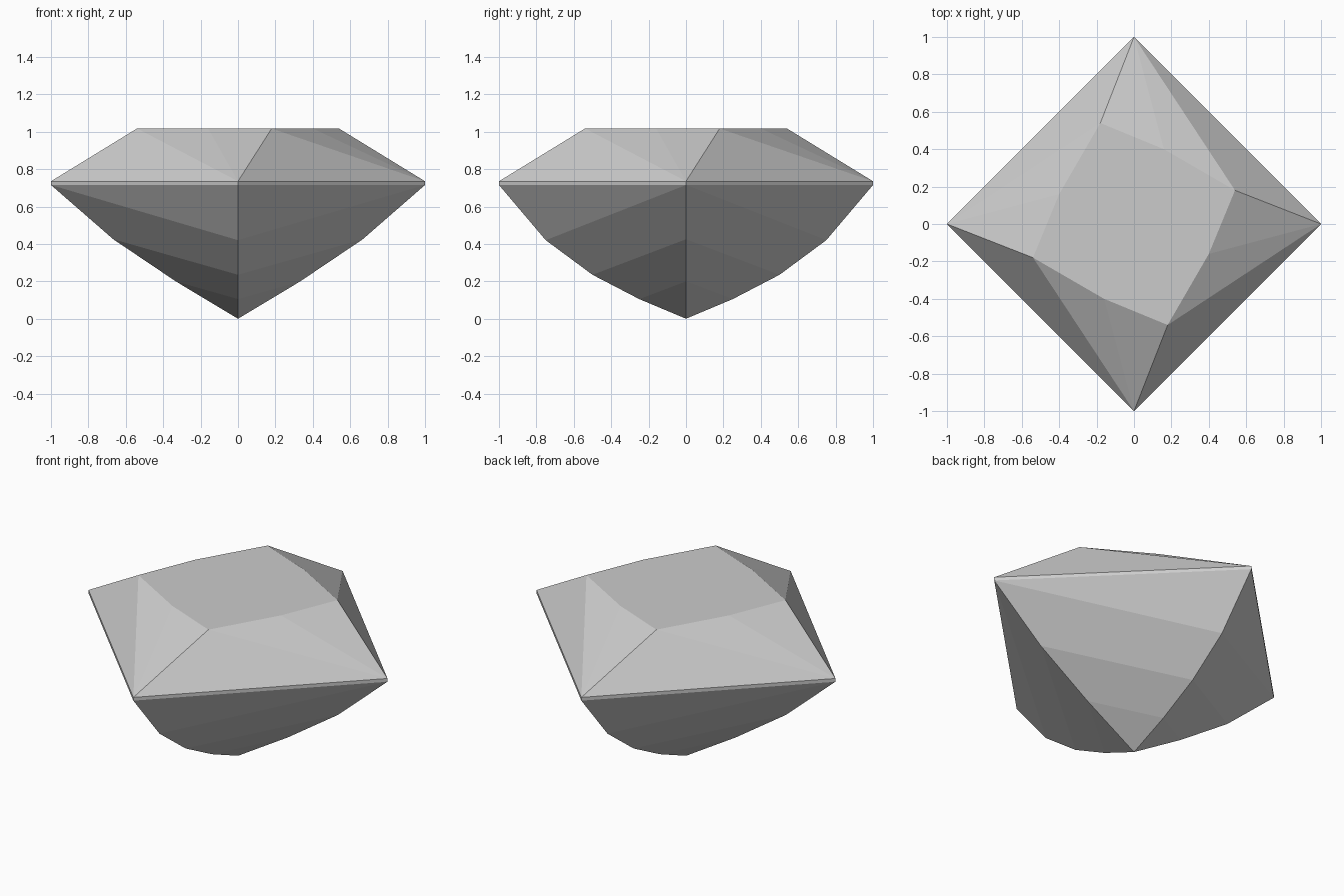
import bpy
import bmesh
from math import pi
from mathutils import Matrix, Vector

cube = bpy.data.objects.get("Cube")
if cube:
    bpy.data.objects.remove(cube, do_unlink=True)

TABLE_Z, GIRDLE_TOP, GIRDLE_LOW = 1.017, 0.735, 0.715

grey = bpy.data.materials.new("stone_grey")
grey.use_nodes = True
color = (0.6, 0.6, 0.6, 1)
grey.diffuse_color = color
grey.node_tree.nodes["Principled BSDF"].inputs["Base Color"].default_value = color

bm = bmesh.new()


def four_turns(x, y, z):
    """One vertex repeated at quarter turns about the vertical axis."""
    return [bm.verts.new(Matrix.Rotation(k * pi / 2, 3, "Z") @ Vector((x, y, z)))
            for k in range(4)]


# Girdle corners and the twisted eight-sided table
upper = four_turns(1, 0, GIRDLE_TOP)
lower = four_turns(1, 0, GIRDLE_LOW)
tips = four_turns(0.54, 0.18, TABLE_Z)
mids = four_turns(0.40, -0.16, TABLE_Z)
bm.faces.new([v for pair in zip(mids, tips) for v in pair])

# Pavilion ridges: two cuts on the x ridges, three on the y ridges
tip = bm.verts.new((0, 0, 0))
x_cuts = [(0.667, 0.425), (0.333, 0.2)]
y_cuts = [(0.75, 0.42), (0.5, 0.235), (0.25, 0.105)]
ridges = []
for k in range(4):
    turn = Matrix.Rotation(k * pi / 2, 3, "Z")
    cuts = y_cuts if k % 2 else x_cuts
    ridges.append([lower[k]] + [bm.verts.new(turn @ Vector((r, 0, z)))
                                for r, z in cuts] + [tip])

for k in range(4):
    n = (k + 1) % 4
    # Crown facets
    bm.faces.new((upper[k], tips[k], mids[k]))
    bm.faces.new((upper[n], mids[n], tips[k]))
    bm.faces.new((upper[k], upper[n], tips[k]))
    # Girdle band
    bm.faces.new((lower[k], lower[n], upper[n], upper[k]))
    # Pavilion facets, slanting down from the x ridge to the y ridge
    xs, ys = (ridges[n], ridges[k]) if k % 2 else (ridges[k], ridges[n])
    bm.faces.new((xs[0], ys[0], ys[1]))
    for i in range(2):
        bm.faces.new((xs[i], ys[i + 1], ys[i + 2], xs[i + 1]))
    bm.faces.new((xs[2], ys[3], tip))

bmesh.ops.recalc_face_normals(bm, faces=bm.faces)
mesh = bpy.data.meshes.new("cut_gem")
bm.to_mesh(mesh)
bm.free()
mesh.materials.append(grey)
bpy.context.collection.objects.link(bpy.data.objects.new("cut_gem", mesh))
